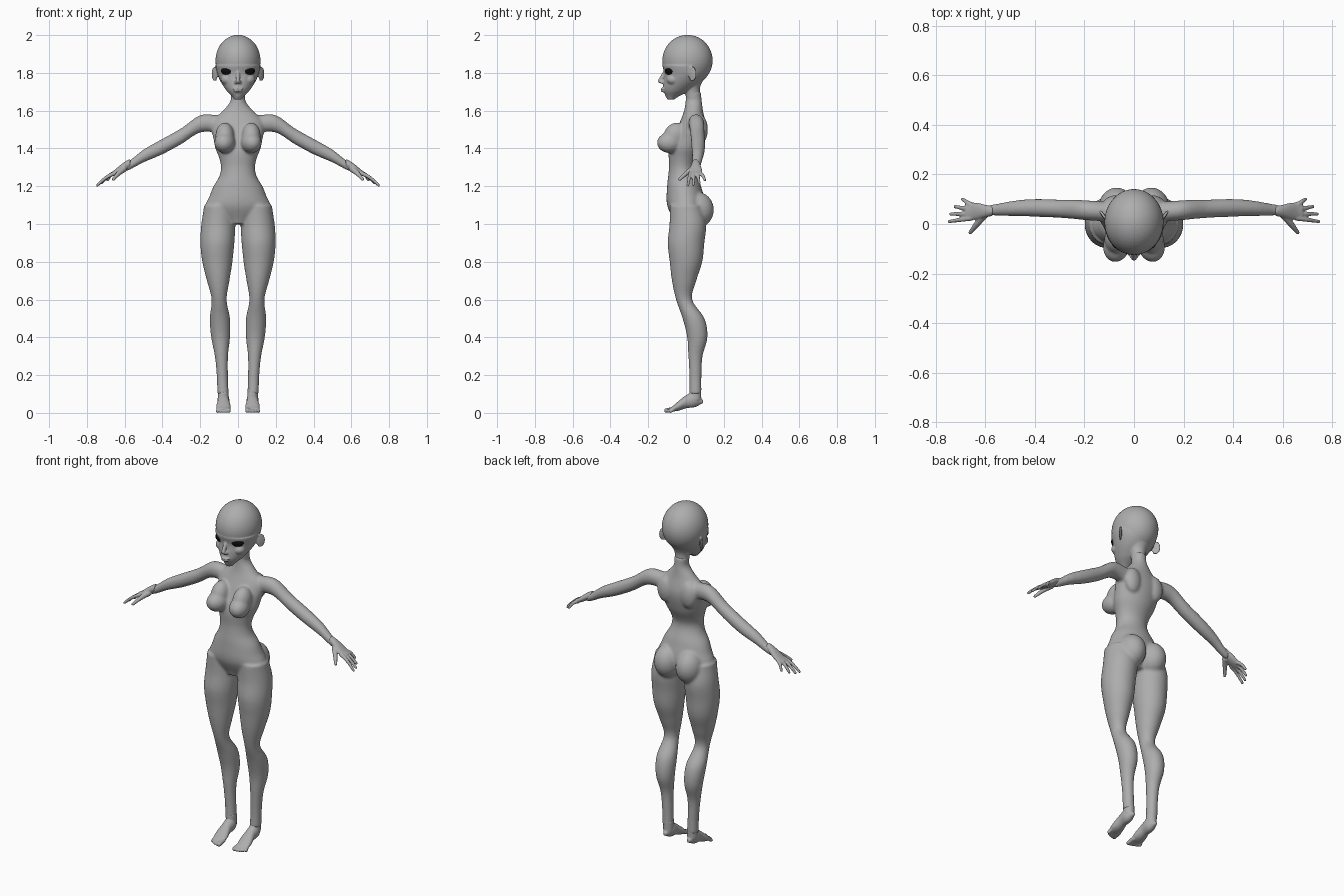
import bpy
import bmesh
from math import sin, cos, pi, radians
from mathutils import Matrix, Vector

cube = bpy.data.objects.get("Cube")
if cube:
    bpy.data.objects.remove(cube)


def material(name, value):
    mat = bpy.data.materials.new(name)
    mat.use_nodes = True
    colour = (value, value, value, 1)
    mat.diffuse_color = colour
    mat.node_tree.nodes["Principled BSDF"].inputs["Base Color"].default_value = colour
    return mat


grey = material("clay grey", 0.42)
black = material("eye black", 0.004)


def sample(values, t):
    """Smooth curve through evenly spaced values; a single number is constant."""
    if not isinstance(values, tuple):
        return values
    last = len(values) - 1
    i = min(int(t * last), last - 1)
    f = t * last - i
    before, start = values[max(i - 1, 0)], values[i]
    end, after = values[i + 1], values[min(i + 2, last)]
    slope_in, slope_out = (end - before) / 2, (after - start) / 2
    ease = f * f * (3 - 2 * f)
    return (start + (end - start) * ease
            + slope_in * f * (1 - f) ** 2 - slope_out * f * f * (1 - f))


def loft(bm, axis, first, last, centre_a, centre_b, radius_a, radius_b=None, ratio=1.0):
    """Elliptical rings along an axis, mirrored when off the centre line."""
    others = [i for i in range(3) if i != axis]
    rings_count, sides = 50, 32
    for mirror in ((1, -1) if axis == 0 or centre_a else (1,)):
        rings = []
        for step in range(rings_count + 1):
            t = step / rings_count
            ra = sample(radius_a, t)
            rb = ra * ratio if radius_b is None else sample(radius_b, t)
            ring = []
            for k in range(sides):
                angle = 2 * pi * k / sides
                point = Vector()
                point[axis] = first + (last - first) * t
                point[others[0]] = sample(centre_a, t) + ra * cos(angle)
                point[others[1]] = sample(centre_b, t) + rb * sin(angle)
                point.x *= mirror
                ring.append(bm.verts.new(point))
            rings.append(ring)
        for low, high in zip(rings, rings[1:]):
            for k in range(sides):
                n = (k + 1) % sides
                bm.faces.new((low[k], low[n], high[n], high[k]))
        bm.faces.new(rings[0])
        bm.faces.new(rings[-1])


def ball(bm, centre, radii, yaw=0, pitch=0, segments=24):
    """Ellipsoid, mirrored when it sits off the centre line."""
    for mirror in ((1, -1) if centre[0] else (1,)):
        matrix = (Matrix.Translation((centre[0] * mirror, centre[1], centre[2]))
                  @ Matrix.Rotation(radians(yaw * mirror), 4, 'Z')
                  @ Matrix.Rotation(radians(pitch), 4, 'X')
                  @ Matrix.Diagonal((*radii, 1)))
        bmesh.ops.create_uvsphere(bm, u_segments=segments, v_segments=segments // 2,
                                  radius=1, matrix=matrix)


def digit(bm, start, end, base_radius, tip_radius, arch=0.0):
    """Tapering finger or toe made of overlapping balls."""
    start, end = Vector(start), Vector(end)
    count = 16
    for i in range(count + 1):
        t = i / count
        point = start.lerp(end, t)
        point.z += arch * sin(pi * t)
        radius = base_radius + (tip_radius - base_radius) * t
        ball(bm, point, (radius, radius, radius), segments=12)


def finish(name, bm, mat):
    bmesh.ops.recalc_face_normals(bm, faces=bm.faces[:])
    for face in bm.faces:
        face.smooth = True
    mesh = bpy.data.meshes.new(name)
    bm.to_mesh(mesh)
    bm.free()
    mesh.materials.append(mat)
    obj = bpy.data.objects.new(name, mesh)
    bpy.context.scene.collection.objects.link(obj)
    return obj


def fuse(obj, voxel, iterations):
    """Melt the overlapping volumes into one soft skin."""
    remesh = obj.modifiers.new("Fuse", 'REMESH')
    remesh.mode = 'VOXEL'
    remesh.voxel_size = voxel
    remesh.use_smooth_shade = True
    soften = obj.modifiers.new("Soften", 'SMOOTH')
    soften.factor = 0.5
    soften.iterations = iterations


# Torso and neck
bm = bmesh.new()
loft(bm, 2, 1, 1.7, centre_a=0,
     centre_b=(0, 0, -.01, -.02, 0, .03, .04, .04),
     radius_a=(.05, .14, .17, .15, .13, .1, .09, .1, .12, .13, .14, .13, .08, .04, .04),
     radius_b=(.06, .1, .09, .07, .09, .08, .05, .04))
# Chest, shoulder blades and seat
ball(bm, (.07, -.085, 1.43), (.055, .07, .055), yaw=12)
ball(bm, (.07, -.06, 1.465), (.05, .06, .075), pitch=-25)
ball(bm, (.075, .08, 1.5), (.05, .036, .075))
ball(bm, (.07, .06, 1.075), (.075, .088, .095))
# Legs
loft(bm, 2, 1.1, .1,
     centre_a=(.1, .11, .1, .09, .08),
     centre_b=(0, .01, 0, 0, -.01, -.01, .04, .06, .05, .05, .05),
     radius_a=(.08, .09, .09, .08, .06, .04, .054, .05, .035, .03, .03), ratio=1.08)
# Arms
loft(bm, 0, .1, .6,
     centre_a=(.05, .06, .065, .055),
     centre_b=(1.53, 1.53, 1.465, 1.41, 1.36, 1.3),
     radius_a=(.04, .04, .037, .036, .03, .02), ratio=1.15)
fuse(finish("body", bm, grey), voxel=.006, iterations=16)

# Skull, face and top of the neck
bm = bmesh.new()
ball(bm, (0, .008, 1.866), (.119, .133, .135), segments=48)
loft(bm, 2, 1.66, 1.84, centre_a=0,
     centre_b=(-.08, -.05, -.02, 0, 0),
     radius_a=(.02, .06, .09, .11, .12),
     radius_b=(.02, .07, .1, .115, .125))
loft(bm, 2, 1.65, 1.8, centre_a=0, centre_b=(.04, .03, .02), radius_a=(.038, .045, .09))
# Nose, lips, chin, cheeks and upper lids
digit(bm, (0, -.11, 1.81), (0, -.137, 1.757), .009, .012)
ball(bm, (.01, -.126, 1.75), (.01, .012, .008))
for z, width in ((1.716, .028), (1.704, .023)):
    ball(bm, (0, -.12, z), (width, .013, .006))
ball(bm, (0, -.09, 1.68), (.02, .02, .015))
ball(bm, (.055, -.068, 1.765), (.035, .035, .03))
ball(bm, (.06, -.088, 1.834), (.036, .012, .008), yaw=30)
# Ears: thin plate with a raised rim
ear = Vector((.122, .032, 1.795))
ball(bm, ear, (.007, .024, .035), yaw=-35)
for i in range(20):
    angle = radians(12 * i - 110)
    rim = Vector((0, .022 * cos(angle), .033 * sin(angle)))
    rim.rotate(Matrix.Rotation(radians(-35), 3, 'Z'))
    ball(bm, ear + rim, (.006, .006, .006), segments=10)
fuse(finish("head", bm, grey), voxel=.004, iterations=5)

# Eyes
bm = bmesh.new()
ball(bm, (.06, -.09, 1.81), (.034, .015, .021), yaw=30)
finish("eyes", bm, black)

# Hands: palm, four fanned fingers and thumb
bm = bmesh.new()
loft(bm, 0, .57, .68, centre_a=.052, centre_b=(1.32, 1.26),
     radius_a=(.02, .025, .032, .035, .03), radius_b=(.024, .02, .01))
for i in range(4):
    spread = i * i
    digit(bm, (.655, .024 + .017 * i, 1.268),
          (.745 - .006 * spread, .01 + .03 * i, 1.205 + .003 * spread), .0115, .0075, .008)
digit(bm, (.605, .035, 1.29), (.66, -.034, 1.236), .017, .0085, .004)
fuse(finish("hands", bm, grey), voxel=.004, iterations=3)

# Feet: raised heel sloping down to the toes
bm = bmesh.new()
loft(bm, 1, .09, -.085, centre_a=.077,
     centre_b=(.06, .07, .06, .036, .017),
     radius_a=(.01, .03, .03, .038, .035),
     radius_b=(.01, .04, .035, .025, .01))
loft(bm, 2, .07, .13, centre_a=.078, centre_b=.05, radius_a=.028, ratio=1.1)
for i in range(5):
    radius = .0095 if i else .0125
    digit(bm, (.05 + .0135 * i, -.065, .02),
          (.05 + .0145 * i, .0015 * i * i - .104, radius), radius, radius)
fuse(finish("feet", bm, grey), voxel=.004, iterations=3)
